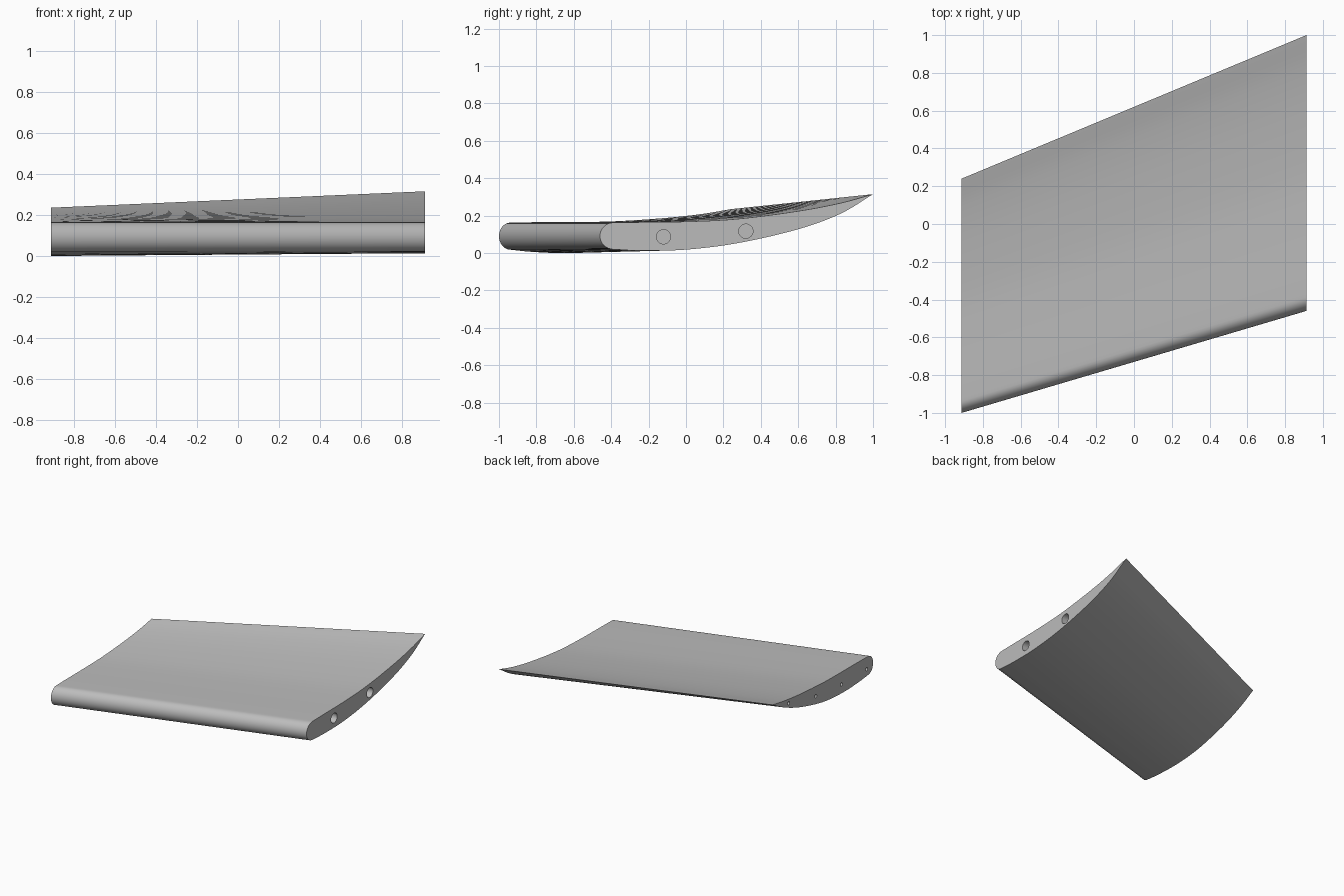
import bpy, bmesh, math
from mathutils import Vector

cube = bpy.data.objects.get("Cube")
if cube:
    bpy.data.objects.remove(cube)

grey = bpy.data.materials.new("plain_grey")
grey.use_nodes = True
grey.diffuse_color = (0.5, 0.5, 0.5, 1)
grey.node_tree.nodes["Principled BSDF"].inputs["Base Color"].default_value = (0.5, 0.5, 0.5, 1)

HALF = 0.913
CHORD = (0.05, 0.15, 0.31, 0.5, 0.72, 0.88, 1.0)   # stations along the chord


def spline(points, steps=6):
    """Catmull-Rom curve through the points."""
    pts = [2 * points[0] - points[1]] + points + [2 * points[-1] - points[-2]]
    out = []
    for a, b, c, d in zip(pts, pts[1:], pts[2:], pts[3:]):
        for i in range(steps):
            t = i / steps
            out.append(0.5 * (2 * b + (c - a) * t + (2 * a - 5 * b + 4 * c - d) * t ** 2
                              + (3 * b - a - 3 * c + d) * t ** 3))
    return out + [points[-1]]


def section(x, front, back, top, bottom):
    """Closed profile: round nose, cambered skins, sharp trailing edge."""
    def skin(heights):
        return spline([Vector((x, front + f * (back - front), z)) for f, z in zip(CHORD, heights)])
    upper, lower = skin(top), skin(bottom)
    mid, radius = (upper[0] + lower[0]) / 2, (upper[0].z - lower[0].z) / 2
    depth = mid.y - front
    nose = [mid + Vector((0, -depth * math.sin(a), -radius * math.cos(a)))
            for a in (math.pi * i / 16 for i in range(1, 16))]
    return upper[::-1] + nose[::-1] + lower[:-1]


# Blade: two end sections joined by a straight loft
left = section(HALF, -0.46, 1.0, (0.163, 0.165, 0.168, 0.182, 0.223, 0.267, 0.315),
               (0.02, 0.013, 0.018, 0.052, 0.125, 0.21, 0.315))
right = section(-HALF, -1.0, 0.24, (0.163, 0.165, 0.166, 0.17, 0.188, 0.21, 0.235),
                (0.018, 0.006, 0.0, 0.02, 0.085, 0.158, 0.235))
bm = bmesh.new()
loops = [[bm.verts.new(p) for p in s] for s in (left, right)]
n = len(left)
for i in range(n):
    j = (i + 1) % n
    bm.faces.new((loops[0][i], loops[0][j], loops[1][j], loops[1][i]))
for loop in loops:
    bm.faces.new(loop)
bmesh.ops.recalc_face_normals(bm, faces=bm.faces)
mesh = bpy.data.meshes.new("blade")
bm.to_mesh(mesh)
bm.free()
mesh.materials.append(grey)
blade = bpy.data.objects.new("blade", mesh)
bpy.context.collection.objects.link(blade)


def drill(x, y, z, radius, depth):
    """Blind round hole in an end face."""
    bpy.ops.mesh.primitive_cylinder_add(vertices=32, radius=radius, depth=2 * depth,
                                        location=(x, y, z), rotation=(0, math.pi / 2, 0))
    cutter = bpy.context.object
    cutter.name = "hole_cutter"
    cutter.hide_render = True
    cutter.data.materials.append(grey)
    mod = blade.modifiers.new("hole", "BOOLEAN")
    mod.operation, mod.solver, mod.object = "DIFFERENCE", "EXACT", cutter
    bpy.context.view_layer.objects.active = blade
    bpy.ops.object.modifier_apply(modifier=mod.name)
    bpy.data.objects.remove(cutter)


# Two large holes on the left end, four small ones on the right end
for y, z in ((-0.12, 0.087), (0.32, 0.117)):
    drill(HALF, y, z, 0.038, 0.2)
for y, z in ((-0.92, 0.07), (-0.61, 0.07), (-0.295, 0.098), (0.04, 0.172)):
    drill(-HALF, y, z, 0.013, 0.1)

bpy.ops.object.select_all(action="DESELECT")
blade.select_set(True)
bpy.context.view_layer.objects.active = blade
bpy.ops.object.shade_smooth_by_angle(angle=math.radians(35))
